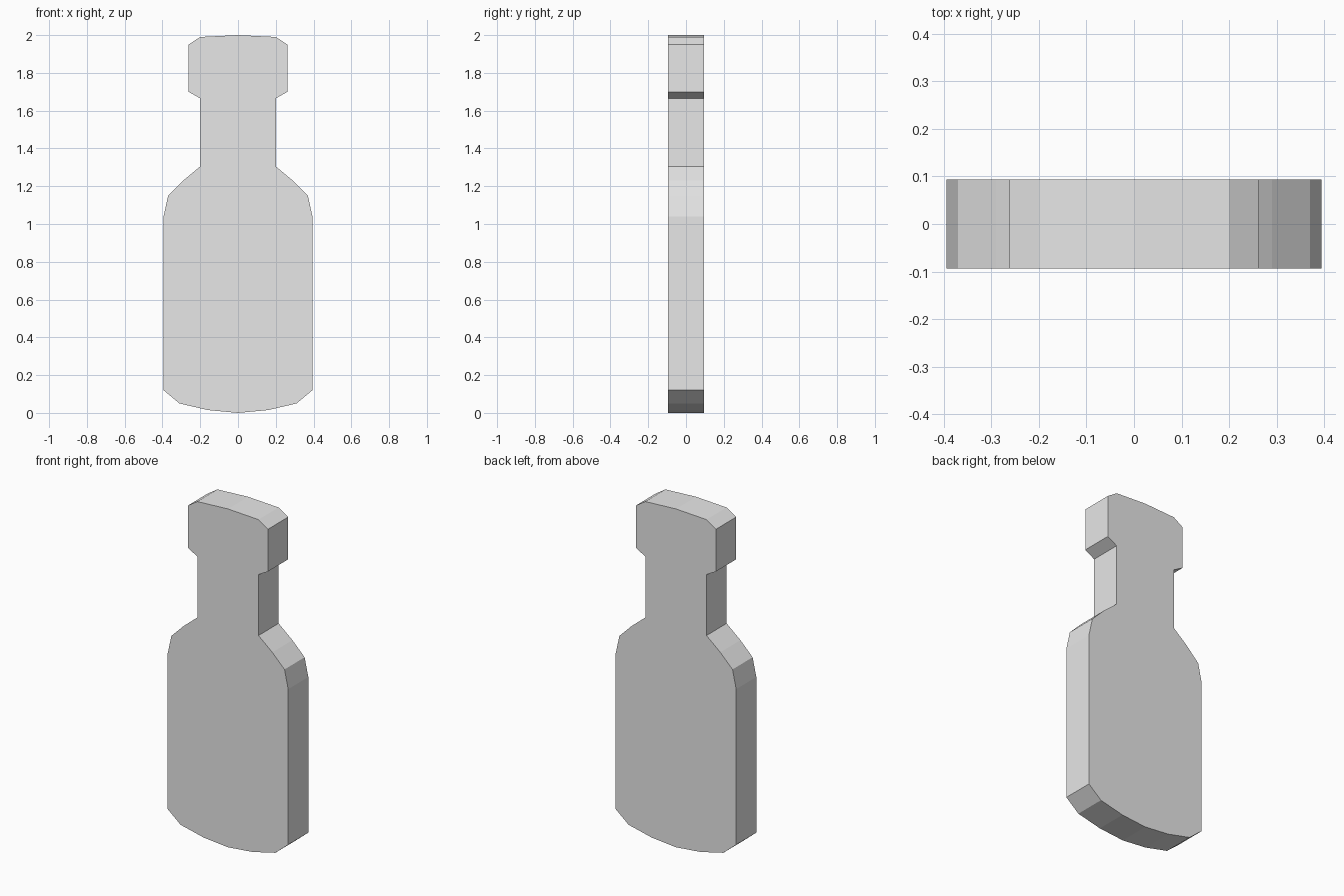
import bpy
import bmesh

cube = bpy.data.objects.get("Cube")
if cube:
    bpy.data.objects.remove(cube, do_unlink=True)

DEPTH = 0.188

# Plain grey material
grey = bpy.data.materials.new("plain_grey")
grey.use_nodes = True
colour = (0.8, 0.8, 0.8, 1.0)
grey.diffuse_color = colour
grey.node_tree.nodes["Principled BSDF"].inputs["Base Color"].default_value = colour

# Right half of the bottle outline, bottom to top (x, z)
half = [
    (0, 0), (0.16, 0.015), (0.31, 0.05), (0.394, 0.12),     # rounded base
    (0.394, 1.04), (0.37, 1.15), (0.29, 1.23), (0.2, 1.305),  # body, shoulder
    (0.2, 1.665), (0.262, 1.7),                             # neck, cap lip
    (0.262, 1.95), (0.2, 1.99), (0, 2),                     # cap
]
outline = half + [(-x, z) for x, z in reversed(half[1:-1])]

# Extrude the mirrored outline into a slab
bm = bmesh.new()
face = bm.faces.new([bm.verts.new((x, -DEPTH / 2, z)) for x, z in outline])
result = bmesh.ops.extrude_face_region(bm, geom=[face], use_keep_orig=True)
back = [v for v in result["geom"] if isinstance(v, bmesh.types.BMVert)]
bmesh.ops.translate(bm, verts=back, vec=(0, DEPTH, 0))
bmesh.ops.recalc_face_normals(bm, faces=bm.faces)

mesh = bpy.data.meshes.new("bottle_slab")
bm.to_mesh(mesh)
bm.free()
mesh.materials.append(grey)
bottle = bpy.data.objects.new("bottle_slab", mesh)
bpy.context.collection.objects.link(bottle)
